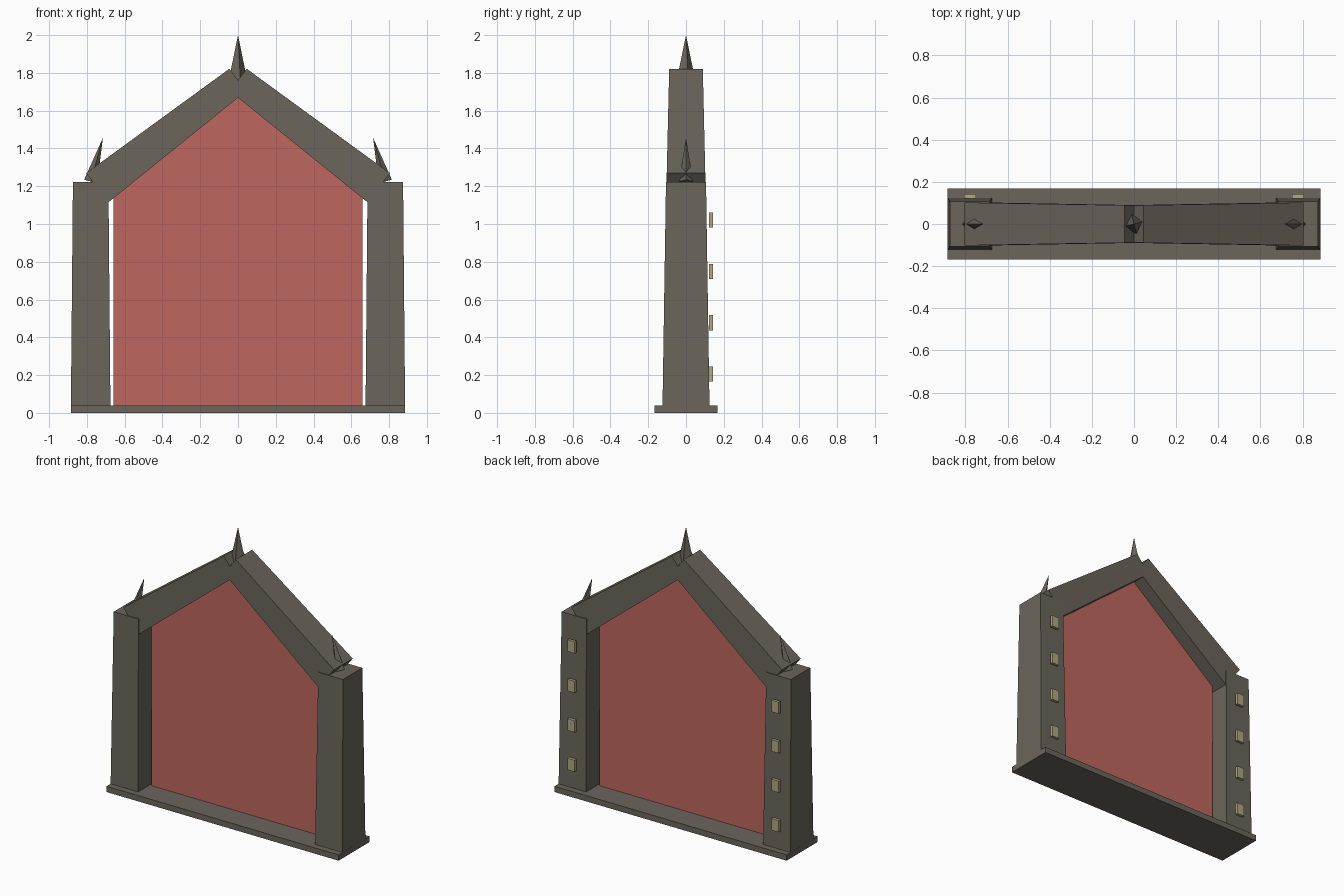
import bpy, math
from mathutils import Vector

if "Cube" in bpy.data.objects:
    bpy.data.objects.remove(bpy.data.objects["Cube"])


def material(name, rgb):
    m = bpy.data.materials.new(name)
    m.diffuse_color = (*rgb, 1)
    m.use_nodes = True
    m.node_tree.nodes["Principled BSDF"].inputs["Base Color"].default_value = m.diffuse_color
    return m


stone = material("dark stone", (0.145, 0.128, 0.104))
red = material("faded red", (0.52, 0.135, 0.112))
tan = material("pale tan", (0.44, 0.385, 0.23))


def make(name, verts, faces, mat):
    me = bpy.data.meshes.new(name)
    me.from_pydata([tuple(v) for v in verts], [], faces)
    me.materials.append(mat)
    ob = bpy.data.objects.new(name, me)
    bpy.context.collection.objects.link(ob)
    # consistent outward normals
    import bmesh
    bm = bmesh.new()
    bm.from_mesh(me)
    bmesh.ops.recalc_face_normals(bm, faces=bm.faces)
    bm.to_mesh(me)
    bm.free()
    return ob


def taper(name, a, b, half_a, half_b, mat):
    """Four-sided bar from a to b; halves are (across in xz, along y)."""
    a, b = Vector(a), Vector(b)
    d = (b - a).normalized()
    n, y = Vector((d.z, 0, -d.x)), Vector((0, 1, 0))
    verts = [p + n * h[0] * i + y * h[1] * j
             for p, h in ((a, half_a), (b, half_b))
             for i, j in ((-1, -1), (1, -1), (1, 1), (-1, 1))]
    faces = [(0, 1, 2, 3), (4, 5, 6, 7)]
    faces += [(k, (k + 1) % 4, (k + 1) % 4 + 4, k + 4) for k in range(4)]
    return make(name, verts, faces, mat)


def spike(name, base, tip, r, turn=0.0):
    """Four-sided pyramid with its corners on the axes."""
    base, tip = Vector(base), Vector(tip)
    d = (tip - base).normalized()
    n, y = Vector((d.z, 0, -d.x)), Vector((0, 1, 0))
    ring = [base + r * (n * math.cos(t) + y * math.sin(t))
            for t in (turn + k * math.pi / 2 for k in range(4))]
    faces = [(0, 1, 2, 3)] + [(k, (k + 1) % 4, 4) for k in range(4)]
    return make(name, ring + [tip], faces, stone)


# threshold slab
taper("base_slab", (0, 0, 0), (0, 0, 0.04), (0.885, 0.168), (0.885, 0.168), stone)

# cloth panel filling the frame
make("red_panel", [(-0.66, 0, 0.04), (0.66, 0, 0.04), (0.66, 0, 1.15),
                   (0, 0, 1.69), (-0.66, 0, 1.15)], [(0, 1, 2, 3, 4)], red)

for s, side in ((-1, "left"), (1, "right")):
    # tapered pillar
    taper(side + "_pillar", (s * 0.78, 0, 0.0), (s * 0.78, 0, 1.222),
          (0.105, 0.125), (0.094, 0.106), stone)
    # sloping gable beam
    taper(side + "_beam", (s * 0.745, 0, 1.192), (s * 0.001, 0, 1.763),
          (0.097, 0.102), (0.074, 0.089), stone)
    # leaning spike at the eave
    spike(side + "_spike", (s * 0.78, 0, 1.225), (s * 0.715, 0, 1.457), 0.036)
    # pale tiles behind the pillar
    for i in range(4):
        z = 0.205 + i * 0.272
        taper(f"{side}_tile_{i + 1}", (s * 0.778, 0.132, z - 0.04),
              (s * 0.778, 0.132, z + 0.04), (0.028, 0.01), (0.028, 0.01), tan)

# spike on the ridge
spike("ridge_spike", (0, 0, 1.735), (0, 0, 2.0), 0.056, 0.25)
